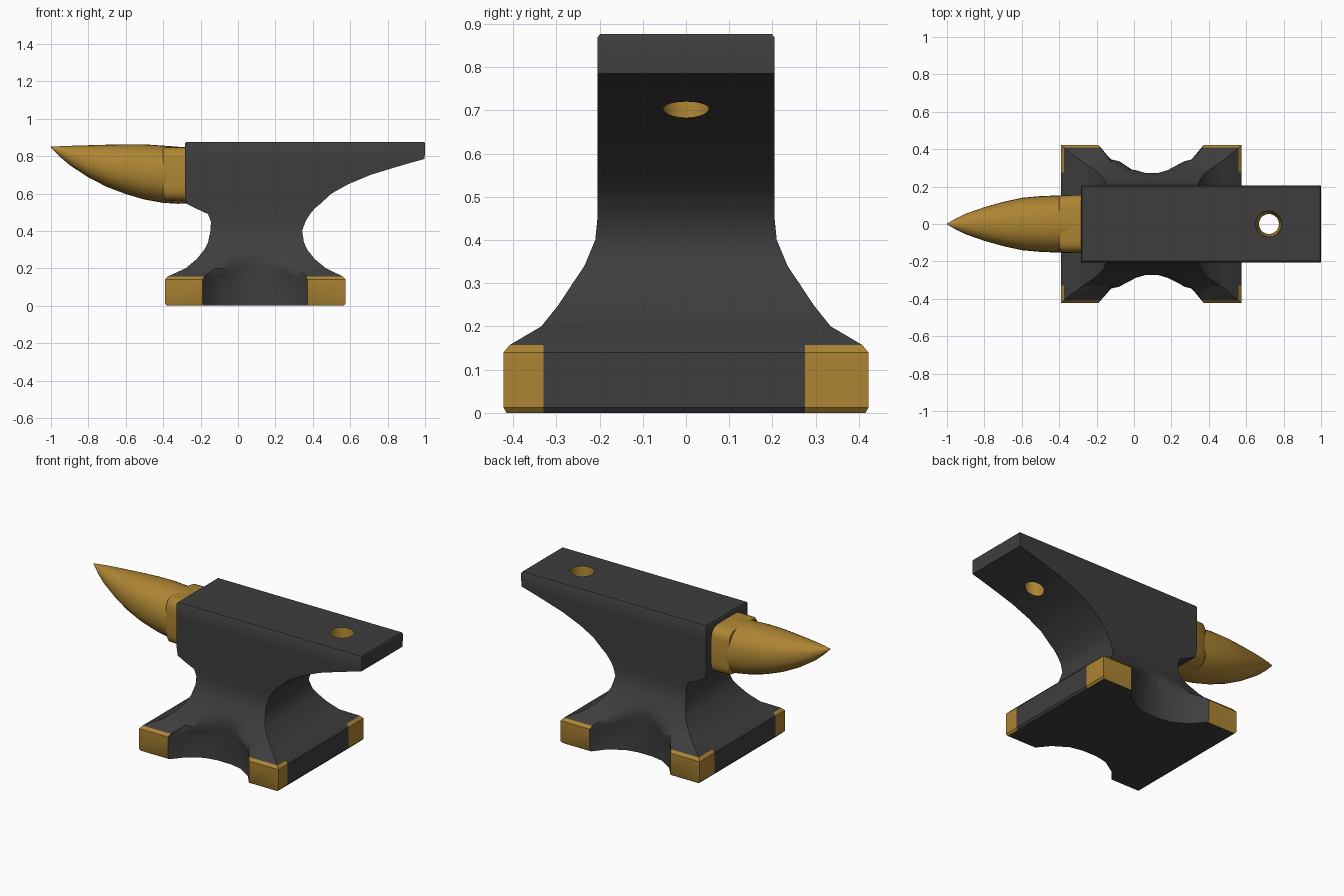
import bpy, bmesh, math
from mathutils import Vector

if "Cube" in bpy.data.objects:
    bpy.data.objects.remove(bpy.data.objects["Cube"])


def material(name, rgb):
    m = bpy.data.materials.new(name)
    m.diffuse_color = (*rgb, 1)
    m.use_nodes = True
    m.node_tree.nodes["Principled BSDF"].inputs["Base Color"].default_value = m.diffuse_color
    return m


IRON = material("dark iron", (0.048, 0.048, 0.049))
BRASS = material("brass gold", (0.42, 0.235, 0.033))


def add_object(name, bm, mats):
    bmesh.ops.recalc_face_normals(bm, faces=bm.faces)
    me = bpy.data.meshes.new(name)
    bm.to_mesh(me)
    bm.free()
    for m in mats:
        me.materials.append(m)
    ob = bpy.data.objects.new(name, me)
    bpy.context.collection.objects.link(ob)
    return ob


def smooth(ob, angle):
    bpy.ops.object.select_all(action='DESELECT')
    ob.select_set(True)
    bpy.context.view_layer.objects.active = ob
    bpy.ops.object.shade_smooth_by_angle(angle=math.radians(angle))


def loft(bm, rings):
    """Skin a list of equal-length point rings and cap both ends."""
    vs = [[bm.verts.new(p) for p in r] for r in rings]
    n = len(vs[0])
    for a, b in zip(vs, vs[1:]):
        for i in range(n):
            j = (i + 1) % n
            bm.faces.new((a[i], a[j], b[j], b[i]))
    bm.faces.new(vs[0][::-1])
    bm.faces.new(vs[-1])


# Body: horizontal slices (z, left x, right x, half depth)
slices = [
    (0.0, -0.38, 0.565, 0.415), (0.012, -0.39, 0.575, 0.422), (0.14, -0.39, 0.575, 0.422),
    (0.157, -0.375, 0.56, 0.408), (0.2, -0.28, 0.47, 0.335), (0.25, -0.22, 0.41, 0.295),
    (0.3, -0.18, 0.37, 0.262), (0.34, -0.16, 0.352, 0.235), (0.4, -0.147, 0.343, 0.21),
    (0.45, -0.145, 0.36, 0.205), (0.49, -0.16, 0.385, 0.205), (0.52, -0.225, 0.41, 0.205),
    (0.545, -0.275, 0.44, 0.205), (0.6, -0.283, 0.5, 0.205), (0.65, -0.283, 0.59, 0.205),
    (0.7, -0.283, 0.71, 0.205), (0.74, -0.283, 0.84, 0.205), (0.765, -0.283, 0.925, 0.205),
    (0.785, -0.283, 0.998, 0.205), (0.868, -0.283, 1.0, 0.205), (0.876, -0.277, 0.995, 0.199),
]
# Scallop between the feet: (fraction of slice length, depth limit)
scallop = [(0, 1), (0.208, 1), (0.27, 0.345), (0.365, 0.288), (0.448, 0.272),
           (0.55, 0.272), (0.635, 0.288), (0.73, 0.345), (0.79, 1), (1, 1)]
rings = []
for z, x0, x1, d in slices:
    side = [(x0 + (x1 - x0) * f, min(d, lim)) for f, lim in scallop]
    rings.append([(x, -y, z) for x, y in side] + [(x, y, z) for x, y in reversed(side)])
bm = bmesh.new()
loft(bm, rings)
# Cut lines bounding the brass feet
for y in (-0.33, 0.275):
    bmesh.ops.bisect_plane(bm, geom=bm.verts[:] + bm.edges[:] + bm.faces[:],
                           plane_co=(0, y, 0), plane_no=(0, 1, 0))
bm.normal_update()
for f in bm.faces:
    c = f.calc_center_median()
    foot = c.z < 0.157 and (c.y < -0.33 or c.y > 0.275)
    inner = -0.2 < c.x < 0.38 and abs(c.y) < 0.41
    bottom_front = c.z < 0.001 and c.y < 0
    f.material_index = int(foot and not inner and not bottom_front)
body = add_object("anvil_body", bm, [IRON, BRASS])

# Tapered tool hole through the heel, with brass walls
bm = bmesh.new()
bmesh.ops.create_cone(bm, cap_ends=True, segments=20, radius1=0.035, radius2=0.072, depth=0.4)
bmesh.ops.translate(bm, verts=bm.verts, vec=Vector((0.72, 0, 0.7)))
for f in bm.faces:
    f.material_index = 1
cutter = add_object("hole_cutter", bm, [IRON, BRASS])
cutter.hide_render = True
mod = body.modifiers.new("tool_hole", 'BOOLEAN')
mod.operation = 'DIFFERENCE'
mod.solver = 'EXACT'
mod.object = cutter
bpy.context.view_layer.objects.active = body
bpy.ops.object.modifier_apply(modifier=mod.name)
bpy.data.objects.remove(cutter, do_unlink=True)
smooth(body, 38)


def cross_section(x, zb, zt, w, power, n=32):
    """Superellipse ring in the yz plane."""
    out = []
    for i in range(n):
        a = 2 * math.pi * i / n
        c, s = math.cos(a), math.sin(a)
        out.append((x, w * math.copysign(abs(c) ** (2 / power), c),
                    (zb + zt) / 2 + (zt - zb) / 2 * math.copysign(abs(s) ** (2 / power), s)))
    return out


# Horn: (x, bottom z, top z, half width)
bm = bmesh.new()
loft(bm, [cross_section(*s, 2.2) for s in [
    (-1.0, 0.846, 0.85, 0.002), (-0.95, 0.795, 0.853, 0.031), (-0.9, 0.752, 0.855, 0.055),
    (-0.8, 0.686, 0.858, 0.09), (-0.7, 0.635, 0.861, 0.118), (-0.6, 0.597, 0.863, 0.14),
    (-0.5, 0.568, 0.863, 0.149), (-0.4, 0.55, 0.856, 0.153), (-0.32, 0.545, 0.85, 0.155),
    (-0.22, 0.55, 0.85, 0.155)]])
smooth(add_object("horn", bm, [BRASS]), 50)

# Squarer neck joining the horn to the body
bm = bmesh.new()
loft(bm, [cross_section(*s, 5) for s in [
    (-0.4, 0.575, 0.842, 0.143), (-0.385, 0.56, 0.85, 0.154), (-0.2, 0.555, 0.85, 0.157)]])
smooth(add_object("horn_neck", bm, [BRASS]), 50)
